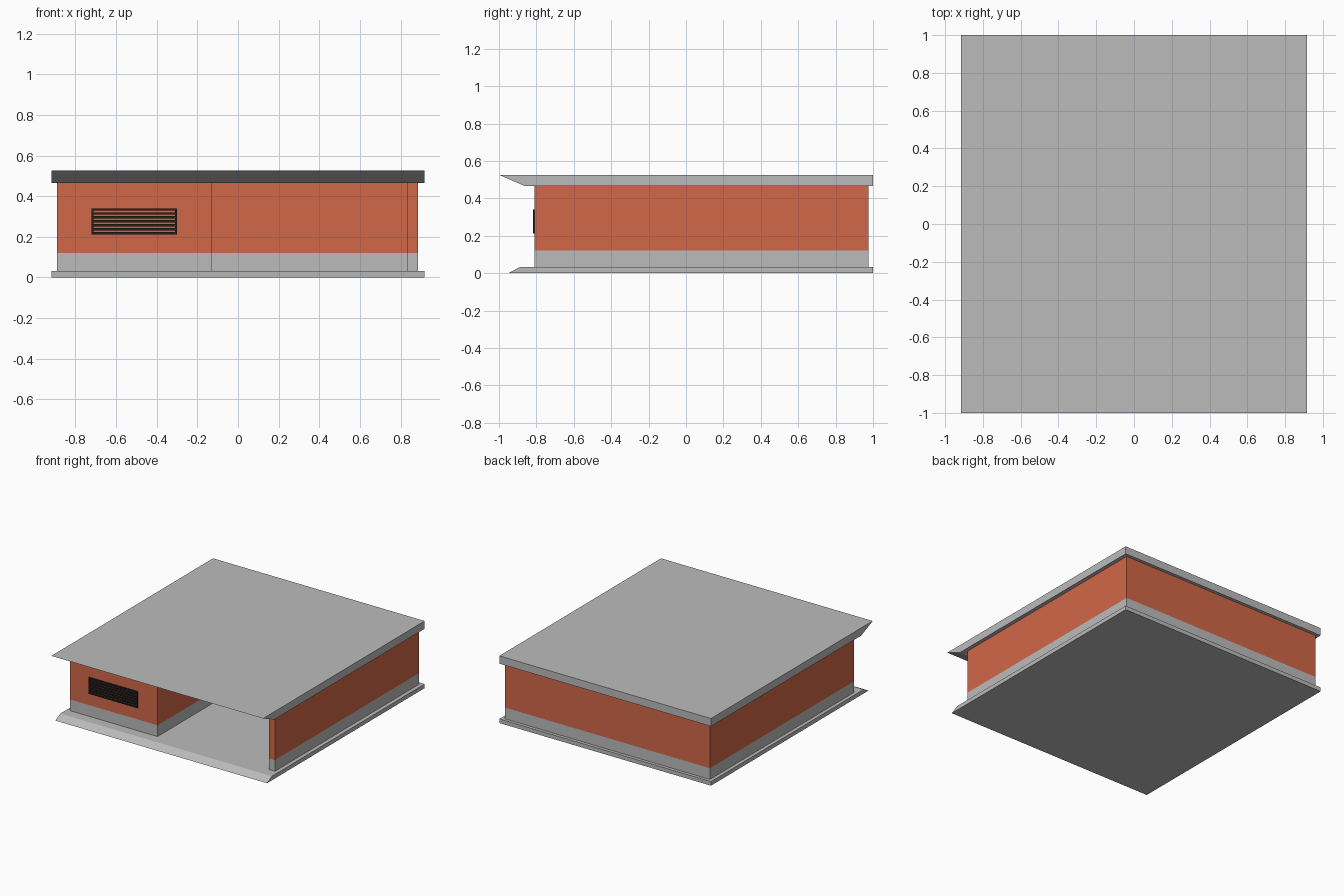
import bpy
import bmesh

cube = bpy.data.objects.get("Cube")
if cube:
    bpy.data.objects.remove(cube, do_unlink=True)


def material(name, rgb):
    m = bpy.data.materials.new(name)
    m.use_nodes = True
    m.diffuse_color = (*rgb, 1)
    m.node_tree.nodes["Principled BSDF"].inputs["Base Color"].default_value = (*rgb, 1)
    return m


concrete = material("concrete grey", (0.5, 0.5, 0.5))
orange = material("orange wall", (0.64, 0.136, 0.065))
black = material("grille black", (0.015, 0.015, 0.015))


def prism(name, outline, axis, lo, hi, mat):
    """Extrude a closed 2D outline along x (outline is y,z) or z (outline is x,y)."""
    def place(p, t):
        return (t, p[0], p[1]) if axis == "x" else (p[0], p[1], t)

    bm = bmesh.new()
    ends = [[bm.verts.new(place(p, t)) for p in outline] for t in (lo, hi)]
    bm.faces.new(ends[0])
    bm.faces.new(ends[1])
    n = len(outline)
    for i in range(n):
        j = (i + 1) % n
        bm.faces.new((ends[0][i], ends[0][j], ends[1][j], ends[1][i]))
    bmesh.ops.recalc_face_normals(bm, faces=bm.faces)
    mesh = bpy.data.meshes.new(name)
    bm.to_mesh(mesh)
    bm.free()
    mesh.materials.append(mat)
    obj = bpy.data.objects.new(name, mesh)
    bpy.context.collection.objects.link(obj)
    return obj


def box(name, x0, x1, y0, y1, z0, z1, mat):
    return prism(name, [(x0, y0), (x1, y0), (x1, y1), (x0, y1)], "z", z0, z1, mat)


half_width = 0.917
floor_z, band_z, eave_z, roof_z = 0.032, 0.12, 0.465, 0.526
front, back = -0.81, 0.975

# Floor slab and roof slab, each with a slanted front edge
prism("floor_slab", [(-0.95, 0), (1, 0), (1, floor_z), (-0.89, floor_z)],
      "x", -half_width, half_width, concrete)
prism("roof_slab", [(-0.86, eave_z), (1, eave_z), (1, roof_z), (-1, roof_z)],
      "x", -half_width, half_width, concrete)

# Walls: enclosed room on one side, open bay beside it
left, right, room, inner = -0.89, 0.887, -0.13, 0.835
footprint = [(left, front), (room, front), (room, back - 0.05), (inner, back - 0.05),
             (inner, front), (right, front), (right, back), (left, back)]
prism("wall_plinth", footprint, "z", floor_z, band_z, concrete)
prism("upper_walls", footprint, "z", band_z, eave_z, orange)

# Ventilation grille: frame and horizontal slats
gx0, gx1, gz0, gz1 = -0.72, -0.30, 0.212, 0.34
rim = 0.009
face = front - 0.009
for side, x in (("right", gx0), ("left", gx1 - rim)):
    box("grille_frame_" + side, x, x + rim, face, front, gz0, gz1, black)
slats = 7
gap = 0.008
slat = (gz1 - gz0 - gap * (slats - 1)) / slats
for i in range(slats):
    z = gz0 + i * (slat + gap)
    box(f"grille_slat_{i + 1}", gx0 + rim, gx1 - rim, face, front, z, z + slat, black)
